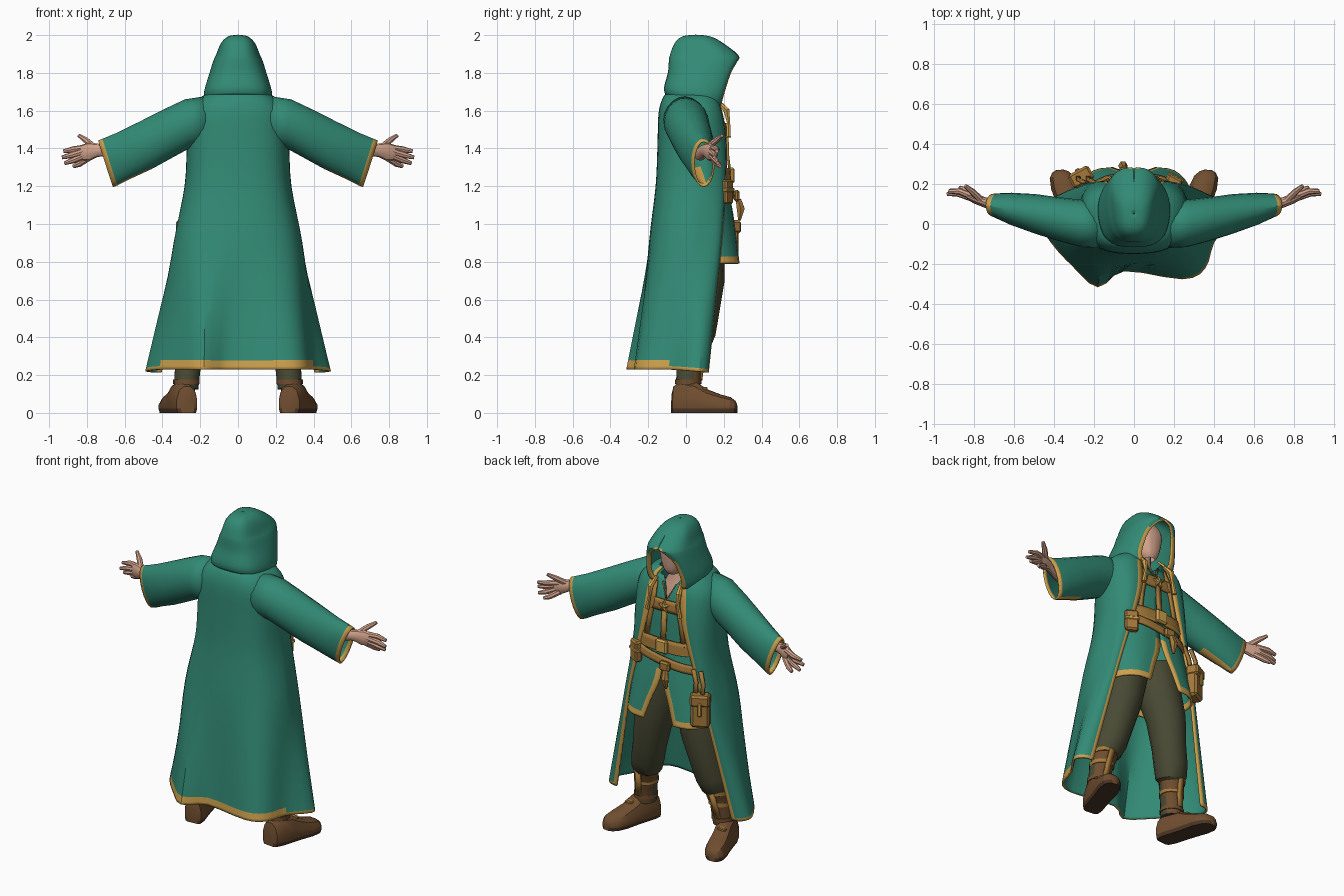
import bpy, bmesh, math
from mathutils import Vector, Matrix

if bpy.data.objects.get("Cube"):
    bpy.data.objects.remove(bpy.data.objects["Cube"])


def material(name, r, g, b):
    m = bpy.data.materials.new(name)
    m.use_nodes = True
    m.diffuse_color = (r, g, b, 1)
    m.node_tree.nodes["Principled BSDF"].inputs["Base Color"].default_value = (r, g, b, 1)
    return m


GREEN = material("green cloth", .032, .255, .178)
GOLD = material("gold trim", .62, .36, .075)
LEATHER = material("tan leather", .37, .19, .042)
BOOT = material("brown boot leather", .16, .075, .029)
OLIVE = material("olive trousers", .066, .068, .034)
SKIN = material("skin", .65, .37, .265)
SOLE = material("dark sole", .07, .035, .018)


def finish(name, bm, mats, thick=0.0):
    bmesh.ops.remove_doubles(bm, verts=bm.verts, dist=.0005)
    bmesh.ops.recalc_face_normals(bm, faces=bm.faces)
    me = bpy.data.meshes.new(name)
    bm.to_mesh(me)
    bm.free()
    for m in mats:
        me.materials.append(m)
    ob = bpy.data.objects.new(name, me)
    bpy.context.collection.objects.link(ob)
    bpy.ops.object.select_all(action='DESELECT')
    ob.select_set(True)
    bpy.context.view_layer.objects.active = ob
    bpy.ops.object.shade_smooth_by_angle(angle=math.radians(30))
    if thick:
        s = ob.modifiers.new("thickness", 'SOLIDIFY')
        s.thickness, s.offset = thick, 0
    return ob


def skin_grid(name, rows, mats, rule=None, closed=False, caps=False, thick=0.0):
    """Join rows of points with quads; rule(row, column, centre) picks the colour."""
    bm = bmesh.new()
    vs = [[bm.verts.new(p) for p in r] for r in rows]
    n = len(rows[0])
    for i in range(len(rows) - 1):
        for j in range(n if closed else n - 1):
            k = (j + 1) % n
            f = bm.faces.new((vs[i][j], vs[i][k], vs[i + 1][k], vs[i + 1][j]))
            if rule:
                f.material_index = rule(i, j, f.calc_center_median())
    if caps:
        bm.faces.new(vs[0])
        bm.faces.new(vs[-1])
    return finish(name, bm, mats, thick)


def spline(pts, t):
    i = min(int(t), len(pts) - 2)
    f = t - i
    a, b = pts[i], pts[i + 1]
    p = pts[i - 1] if i else a * 2 - b
    q = pts[i + 2] if i + 2 < len(pts) else b * 2 - a
    return .5 * (2 * a + (b - p) * f + (2 * p - 5 * a + 4 * b - q) * f * f
                 + (3 * a - p - 3 * b + q) * f ** 3)


def ring(z, a, yb, yf, xo=0, tilt=0, roll=0):
    """Outline open at the front: half width a, back yb, front yf, half opening xo."""
    c = (yf + yb) / 2
    f, b = yf - c, yb - c
    half = [(xo, yf), (xo + .55 * (a - xo), c + .92 * f), (.97 * a, c + .55 * f), (a, c),
            (.84 * a, c + .63 * b), (.5 * a, c + .93 * b), (0, yb)]
    pts = half + [(-x, y) for x, y in half[-2::-1]]
    return [Vector((x, y, z + tilt * y + roll * x)) for x, y in pts]


def garment(name, rings, mats, rule=None, hem=0, edge=.2, steps=3, thick=.012):
    last, wide = len(rings) - 1, len(rings[0]) - 1
    vs = [i / steps for i in range(last * steps + 1)]
    us = sorted([i / 3 for i in range(wide * 3 + 1)] + [edge, wide - edge])
    if hem:
        vs[-1:-1] = [last - hem, last - hem * .35]
    rows = []
    for v in vs:
        ctrl = [spline([r[k] for r in rings], v) for k in range(wide + 1)]
        rows.append([spline(ctrl, u) for u in us])
    nr, nc = len(rows) - 1, len(us) - 1
    pick = rule and (lambda i, j, c: rule(nr - 1 - i, min(j, nc - 1 - j), c))
    return skin_grid(name, rows, mats, pick, thick=thick)


def tube(name, pts, radii, mats, rule=None, sides=12, sx=1):
    rows = []
    pts = [Vector(p) for p in pts]
    for i, p in enumerate(pts):
        d = (pts[min(i + 1, len(pts) - 1)] - pts[max(i - 1, 0)]).normalized()
        ref = Vector((0, 1, 0)) if abs(d.z) > .8 else Vector((0, 0, 1))
        s = d.cross(ref).normalized()
        u = s.cross(d)
        r = radii[i] if isinstance(radii[i], tuple) else (radii[i], radii[i])
        row = [p + s * r[0] * math.cos(t) + u * r[1] * math.sin(t)
               for t in (k * math.tau / sides for k in range(sides))]
        rows.append([Vector((q.x * sx, q.y, q.z)) for q in row])
    return skin_grid(name, rows, mats, rule, closed=True, caps=True)


def strap(name, pts, w, mat, thick=.014):
    pts = [Vector(p) for p in pts]
    rows = []
    for i, p in enumerate(pts):
        d = pts[min(i + 1, len(pts) - 1)] - pts[max(i - 1, 0)]
        side = Vector((d.z, 0, -d.x)).normalized() * w / 2
        rows.append([p - side, p + side])
    return skin_grid(name, rows, [mat], thick=thick)


def block(name, loc, size, mat, rot=0.0, bevel=.01):
    bm = bmesh.new()
    m = Matrix.Translation(loc) @ Matrix.Rotation(rot, 4, 'Z') @ Matrix.Diagonal((*size, 1))
    bmesh.ops.create_cube(bm, size=1, matrix=m)
    bmesh.ops.bevel(bm, geom=bm.edges[:], offset=bevel, segments=1, affect='EDGES')
    return finish(name, bm, [mat])


# Long open coat with uneven flared hem; the lining has trim at the front edges only
hem_xy = [(.405, .115), (.46, .1), (.485, .04), (.395, -.09), (.35, -.22), (.24, -.27), (-.05, -.23),
          (-.18, -.31), (-.3, -.21), (-.41, -.09), (-.485, .04), (-.46, .1), (-.405, .115)]
hem = [Vector((x, y, .23 - .1 * max(0, y + .05))) for x, y in hem_xy]
hip = ring(.9, .333, -.19, .185, .26)
coat = [ring(1.70, .12, -.09, .13, .07), ring(1.66, .20, -.12, .16, .09),
        ring(1.58, .25, -.14, .19, .10), ring(1.42, .262, -.145, .21, .12),
        ring(1.2, .275, -.155, .205, .18), hip, [a.lerp(b, .52) for a, b in zip(hip, hem)], hem]
coat_ob = garment("coat", coat, [GREEN, GOLD, GOLD, GREEN, GREEN, GOLD], hem=.15, edge=.4, steps=4,
                  rule=lambda i, j, c: 2 if j <= 1 else int(i == 0 or (i == 1 and c.y < -.1)))
coat_ob.modifiers["thickness"].material_offset = 3

# Hood with a peaked brow and trimmed opening
hood = [ring(1.665, .168, -.105, .18, .085, -.21), ring(1.71, .172, -.11, .195, .105, -.13),
        ring(1.80, .143, -.09, .232, .085), ring(1.86, .124, -.085, .265, .045),
        ring(1.89, .11, -.08, .273, 0), ring(1.955, .083, -.055, .19, 0),
        ring(1.988, .048, -.015, .125, 0), ring(1.996, .002, .05, .054, 0)]
garment("hood", hood, [GREEN, GOLD],
        rule=lambda i, j, c: int(c.z < 1.885 and j <= (2 if c.z < 1.83 else 1)))

# Tunic with neckline and split skirt
tunic = [ring(1.65, .11, -.07, .13, .06), ring(1.58, .2, -.09, .172, .02),
         ring(1.45, .22, -.1, .2), ring(1.24, .215, -.09, .212), ring(1.05, .243, -.09, .245, .012),
         ring(.92, .262, -.1, .262, .06), ring(.79, .275, -.1, .278, .105)]
garment("tunic", tunic, [GREEN, GOLD], hem=.28, edge=.27,
        rule=lambda i, j, c: int(i <= 1 or (j == 0 and c.z < 1.08)))

# Head and neck
garment("head", [ring(1.685, .03, .08, .165), ring(1.715, .058, .0, .182), ring(1.78, .08, -.03, .19),
                 ring(1.86, .088, -.04, .19), ring(1.93, .06, 0, .14), ring(1.95, .002, .06, .064)],
        [SKIN], thick=0)
tube("neck", [(0, .07, 1.76), (0, .06, 1.66), (0, .08, 1.59), (0, .1, 1.5)],
     [.055, .058, (.085, .065), (.09, .06)], [SKIN])
strap("pendant_cord", [(-.045, .165, 1.63), (0, .2, 1.53), (.045, .165, 1.63)], .006, GOLD, .006)

# Belts around the waist and hips, chest band and harness
garment("waist_belt", [ring(1.295, .228, -.1, .228), ring(1.22, .232, -.1, .234)],
        [LEATHER, GOLD], thick=.016, hem=.2, rule=lambda i, j, c: int(i == 0))
garment("hip_belt", [ring(1.195, .24, -.1, .242, 0, 0, .16), ring(1.145, .246, -.1, .25, 0, 0, .16)],
        [LEATHER], thick=.014)
garment("chest_band", [ring(1.535, .226, -.09, .205), ring(1.465, .229, -.09, .211)],
        [LEATHER], thick=.014)
strap("harness_centre", [(0, .218, 1.47), (0, .222, 1.36), (0, .232, 1.28)], .03, LEATHER)
for sx, side in ((1, "left"), (-1, "right")):
    strap(side + "_harness", [(sx * .095, .165, 1.62), (sx * .085, .205, 1.52),
                              (sx * .11, .205, 1.4), (sx * .13, .212, 1.27)], .024, LEATHER)
    tube(side + "_collar_cord", [(.085, .17, 1.65), (.1, .215, 1.6), (.1, .225, 1.54), (.115, .225, 1.46)],
         [.01, .018, .01, .014], [GOLD], sides=6, sx=sx)
block("waist_buckle", (0, .243, 1.257), (.08, .03, .085), GOLD)
block("hip_buckle", (-.04, .268, 1.15), (.07, .03, .06), LEATHER)
tube("hip_tassel", [(-.05, .277, 1.13), (-.055, .29, 1.08), (-.06, .283, 1.02)], [.016, .024, .008], [LEATHER], sides=6)

# Star brooch on the chest band
star = [[Vector((r * math.sin(k * math.pi / 5), y, 1.5 + r * math.cos(k * math.pi / 5)))
         for k in range(10) for r in [(.036, .016)[k % 2] * s]]
        for y, s in ((.21, 1), (.228, 1), (.236, .2))]
skin_grid("star_brooch", star, [GOLD], closed=True, caps=True)

# Pouch, its hangers, and the small side case
block("pouch", (-.262, .228, .915), (.11, .07, .2), LEATHER, .5, .014)
block("pouch_flap", (-.264, .234, .985), (.116, .078, .07), LEATHER, .5, .012)
block("pouch_clasp", (-.283, .269, .935), (.024, .014, .08), GOLD, .5, .004)
for x in (-.28, -.23):
    strap("pouch_hanger", [(x + .03, .21, 1.15), (x + .005, .22, 1.08), (x, .235, 1.0)], .022, LEATHER)
block("side_case", (.2, .215, 1.17), (.08, .045, .13), LEATHER, -.5, .01)
block("side_case_band", (.2, .217, 1.18), (.086, .05, .02), GOLD, -.5, .004)

# Sleeve sections: top x, top z, bottom x, bottom z, centre y, half depth
sleeve = [(.17, 1.672, .17, 1.42, -.005, .11), (.28, 1.655, .25, 1.41, .003, .113),
          (.40, 1.598, .36, 1.35, .025, .104), (.52, 1.537, .46, 1.295, .05, .094),
          (.64, 1.478, .58, 1.24, .075, .076), (.715, 1.447, .64, 1.209, .09, .058),
          (.738, 1.438, .663, 1.2, .094, .052)]
# Finger paths: knuckle, middle, tip
fingers = {"index": [(.8, .135, 1.405), (.87, .163, 1.395), (.925, .163, 1.385)],
           "middle": [(.81, .13, 1.385), (.88, .153, 1.365), (.932, .15, 1.352)],
           "ring": [(.805, .13, 1.365), (.87, .158, 1.338), (.918, .168, 1.322)],
           "little": [(.79, .135, 1.35), (.84, .168, 1.318), (.872, .182, 1.305)],
           "thumb": [(.765, .12, 1.41), (.805, .16, 1.443), (.842, .19, 1.468)]}
# Boot sections: distance along foot, half width, height
boot = [(-.085, .035, .10), (-.075, .054, .14), (-.03, .064, .175), (.04, .063, .165), (.1, .064, .125),
        (.17, .069, .098), (.225, .06, .083), (.25, .04, .064), (.26, .018, .045)]

for sx, side in ((1, "left"), (-1, "right")):
    # Wide sleeve with trimmed cuff and lower edge
    rows = []
    for tx, tz, bx, bz, cy, d in sleeve:
        top, bot = Vector((tx, cy, tz)), Vector((bx, cy, bz))
        row = [(top + bot) / 2 + (top - bot) / 2 * math.cos(t) + Vector((0, d * math.sin(t), 0))
               for t in (k * math.tau / 20 for k in range(20))]
        rows.append([Vector((p.x * sx, p.y, p.z)) for p in row])
    skin_grid(side + "_sleeve", rows, [GREEN, GOLD], closed=True, thick=.01,
              rule=lambda i, j, c: int(i == 5 or (i >= 3 and j in (9, 10))))

    # Hand
    tube(side + "_palm", [(.62, .075, 1.37), (.72, .1, 1.39), (.75, .11, 1.39), (.79, .125, 1.382), (.825, .138, 1.377)],
         [.035, (.027, .032), (.025, .037), (.024, .048), (.018, .041)], [SKIN], sx=sx)
    for f, path in fingers.items():
        tube(side + "_" + f + "_finger", path, [.0175, .0165, .01], [SKIN], sides=8, sx=sx)

    # Trouser leg with a leather gaiter on the front
    tube(side + "_leg", [(.1, .06, 1.02), (.125, .07, .88), (.165, .09, .7), (.2, .075, .53), (.225, .06, .43),
                         (.245, .04, .36), (.25, .04, .34), (.265, .02, .25), (.275, .01, .13)],
         [.13, .13, .115, .1, .098, .09, .074, .068, .065], [OLIVE, BOOT], sides=16, sx=sx,
         rule=lambda i, j, c: int(i >= 6 and c.y > .035))
    for z, x, y, r in ((.34, .25, .042, .078), (.265, .262, .024, .073), (.165, .273, .012, .07)):
        tube(side + "_boot_strap", [(x, y, z - .012), (x, y, z + .012)], [r, r],
             [LEATHER if z > .2 else BOOT], sides=16, sx=sx)
    strap(side + "_boot_tongue", [(sx * .258, .116, .34), (sx * .268, .09, .25), (sx * .28, .08, .175)],
          .035, LEATHER, .012)

    # Boot turned outward, dark sole below
    rows = []
    for y, w, h in boot:
        prof = [(-.9, 0), (-1, .022), (-1, h * .5), (-.75, h * .85), (-.3, h), (.3, h), (.75, h * .85),
                (1, h * .5), (1, .022), (.9, 0)]
        rows.append([Vector((sx * (.293 + px * w + .3 * y), y + .01 - .1 * px * w, pz)) for px, pz in prof])
    skin_grid(side + "_boot", rows, [BOOT, SOLE], closed=True, caps=True,
              rule=lambda i, j, c: int(c.z < .02))
    block(side + "_boot_buckle", (sx * .325, .1, .128), (.05, .03, .02), LEATHER, bevel=.005)
